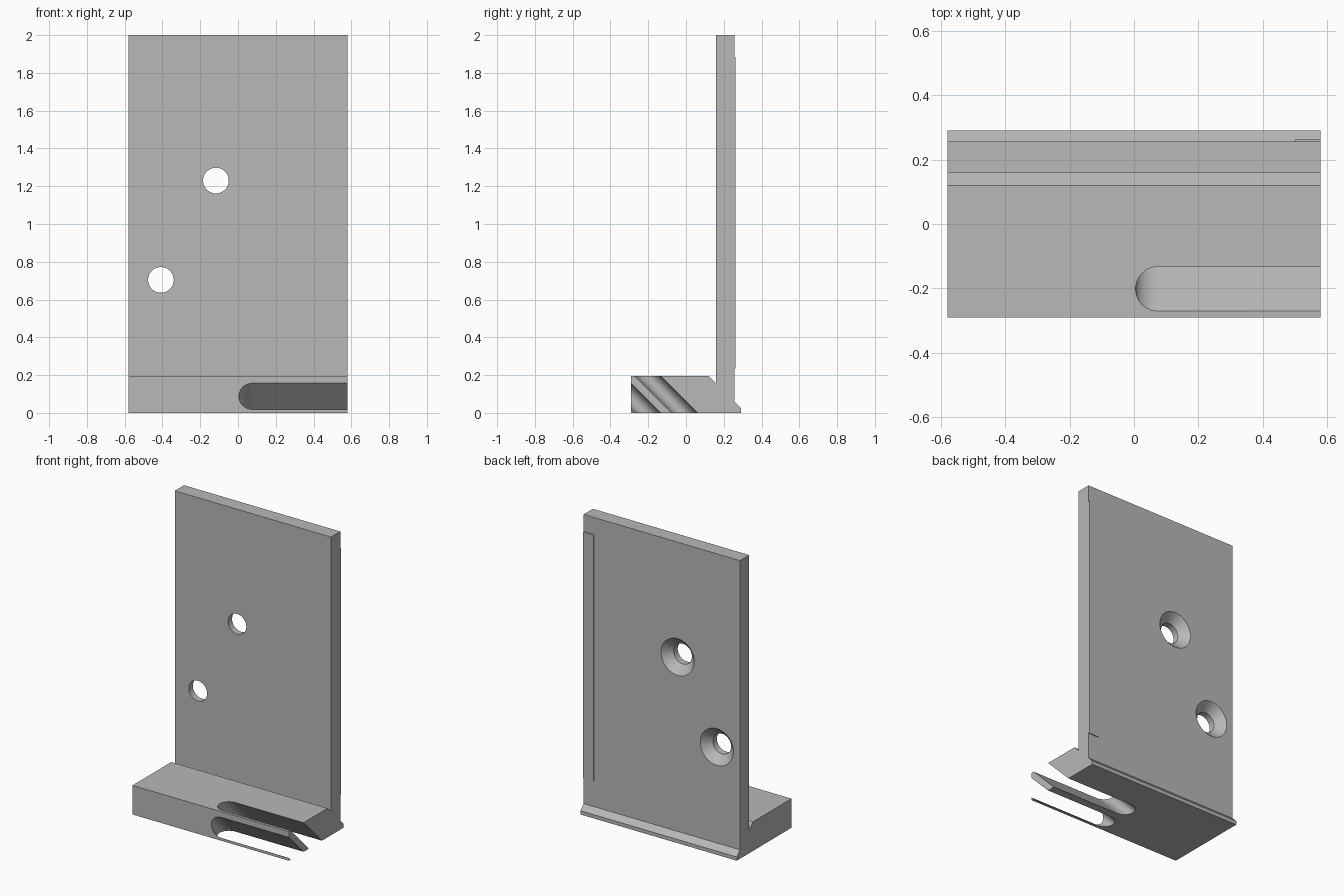
import bpy, bmesh, math

cube = bpy.data.objects.get("Cube")
if cube:
    bpy.data.objects.remove(cube, do_unlink=True)

grey = bpy.data.materials.new("plain grey")
grey.use_nodes = True
grey.diffuse_color = (0.48, 0.48, 0.48, 1)
grey.node_tree.nodes["Principled BSDF"].inputs["Base Color"].default_value = (0.48, 0.48, 0.48, 1)

HALF = 0.58      # half width in x
BACK = 0.256     # rear face of the upright plate
TOP = 0.195      # height of the foot


def extrude(name, points, offset):
    """Closed prism from a planar outline swept along an offset."""
    bm = bmesh.new()
    face = bm.faces.new([bm.verts.new(p) for p in points])
    swept = bmesh.ops.extrude_face_region(bm, geom=[face])["geom"]
    bmesh.ops.translate(bm, vec=offset, verts=[v for v in swept if isinstance(v, bmesh.types.BMVert)])
    bmesh.ops.recalc_face_normals(bm, faces=bm.faces)
    return finish(name, bm)


def finish(name, bm):
    mesh = bpy.data.meshes.new(name)
    bm.to_mesh(mesh)
    bm.free()
    mesh.materials.append(grey)
    obj = bpy.data.objects.new(name, mesh)
    bpy.context.collection.objects.link(obj)
    return obj


def cut(target, cutter):
    cutter.hide_render = True
    mod = target.modifiers.new("cut", 'BOOLEAN')
    mod.operation = 'DIFFERENCE'
    mod.solver = 'EXACT'
    mod.object = cutter
    bpy.context.view_layer.objects.active = target
    bpy.ops.object.modifier_apply(modifier=mod.name)
    bpy.data.objects.remove(cutter, do_unlink=True)


def slot_cutter(y, z):
    """Round-ended slot, open at +x, slanting down and back at 45 degrees."""
    r, cx, reach = 0.069, 0.074, 0.4
    arc = [math.pi * (0.5 + i / 24) for i in range(25)]
    outline = [(cx + r * math.cos(a), y + r * math.sin(a)) for a in arc]
    outline += [(HALF + 0.1, y - r), (HALF + 0.1, y + r)]
    return extrude("slot_cutter", [(px, py - reach, z + reach) for px, py in outline],
                   (0, 2 * reach, -2 * reach))


def screw_cutter(x, z):
    """Through hole with a countersink on the rear, turned about the y axis."""
    r, wide, over = 0.068, 0.123, 0.02
    rings = [(0.1, r), (BACK - (wide - r), r), (BACK + over, wide + over)]
    bm = bmesh.new()
    n = 48
    loops = [[bm.verts.new((x + rad * math.cos(math.tau * i / n), y,
                            z + rad * math.sin(math.tau * i / n))) for i in range(n)]
             for y, rad in rings]
    for a, b in zip(loops, loops[1:]):
        for i in range(n):
            j = (i + 1) % n
            bm.faces.new((a[i], a[j], b[j], b[i]))
    bm.faces.new(loops[0])
    bm.faces.new(loops[-1])
    bmesh.ops.recalc_face_normals(bm, faces=bm.faces)
    return finish("screw_cutter", bm)


# L-shaped bracket: foot, relief groove, upright plate and rear lip
profile = [(-0.29, 0), (0.29, 0), (0.29, 0.025), (BACK, 0.06), (BACK, 2), (0.158, 2),
           (0.158, 0.157), (0.12, TOP), (-0.29, TOP)]
bracket = extrude("bracket", [(-HALF, y, z) for y, z in profile], (2 * HALF, 0, 0))

# slanted slots through the foot
for height in (TOP, 0):
    cut(bracket, slot_cutter(-0.202, height))

# countersunk holes in the plate
for x, z in ((-0.117, 1.23), (-0.408, 0.704)):
    cut(bracket, screw_cutter(x, z))

# thin raised strip on the rear face
strip = extrude("rear_strip", [(0.502, BACK, 0.235), (HALF, BACK, 0.235),
                               (HALF, BACK, 1.885), (0.502, BACK, 1.885)], (0, 0.006, 0))

bpy.ops.object.select_all(action='DESELECT')
bracket.select_set(True)
bpy.context.view_layer.objects.active = bracket
bpy.ops.object.shade_smooth_by_angle(angle=math.radians(25))
